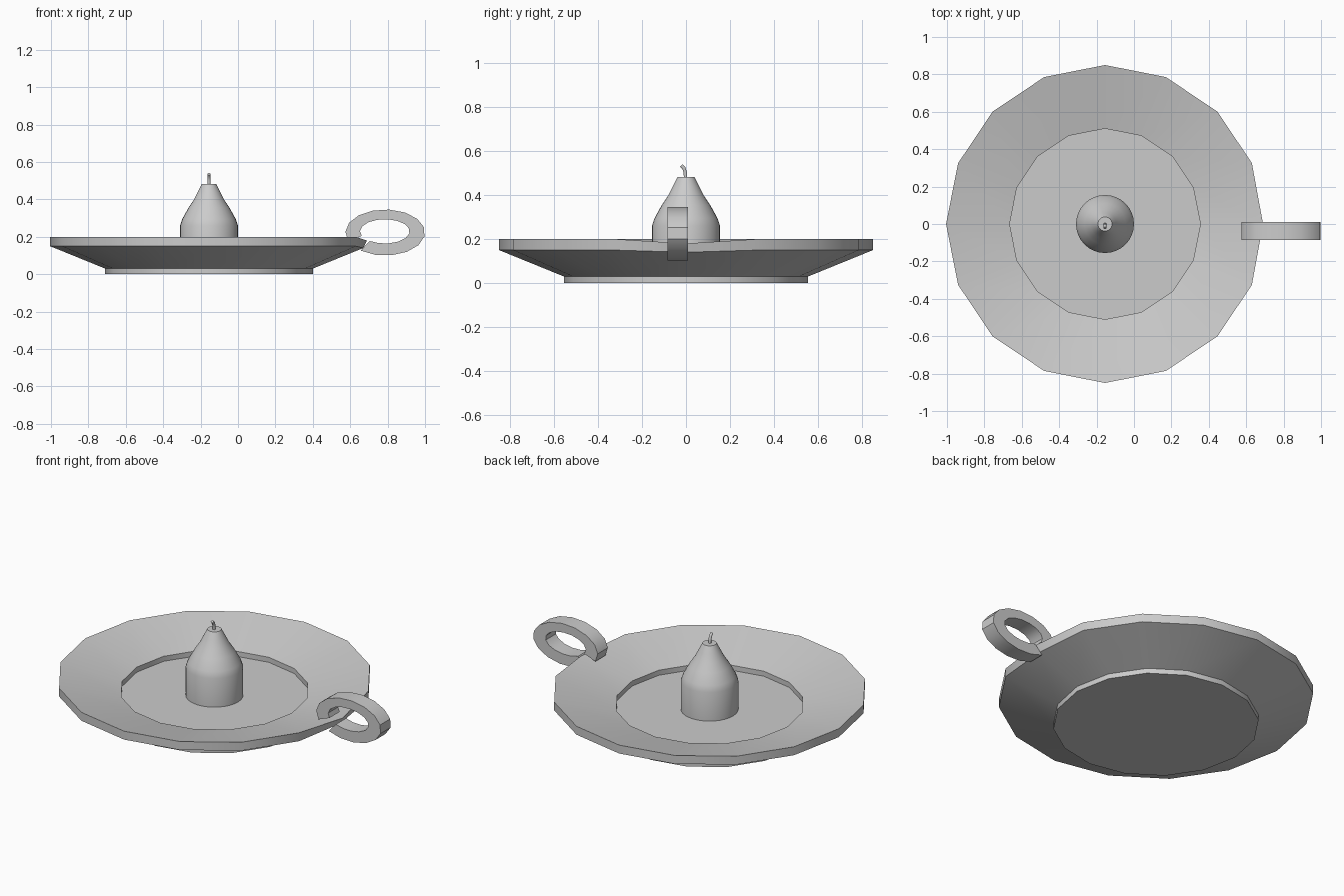
import bpy, bmesh
from math import sin, cos, pi, radians

if "Cube" in bpy.data.objects:
    bpy.data.objects.remove(bpy.data.objects["Cube"])

CX = -0.155  # centre axis of dish and candle


def finish(bm, name, angle=30):
    bmesh.ops.remove_doubles(bm, verts=bm.verts, dist=1e-5)
    bmesh.ops.recalc_face_normals(bm, faces=bm.faces)
    me = bpy.data.meshes.new(name)
    bm.to_mesh(me)
    bm.free()
    ob = bpy.data.objects.new(name, me)
    bpy.context.collection.objects.link(ob)
    bpy.ops.object.select_all(action='DESELECT')
    ob.select_set(True)
    bpy.context.view_layer.objects.active = ob
    bpy.ops.object.shade_smooth_by_angle(angle=radians(angle))
    return ob


def lathe(name, profile, sides):
    """Spin (radius, z) points round the centre axis and cap both ends."""
    bm = bmesh.new()
    rings = [[bm.verts.new((CX + r * cos(2 * pi * i / sides), r * sin(2 * pi * i / sides), z))
              for i in range(sides)] for r, z in profile]
    for a, b in zip(rings, rings[1:]):
        for i in range(sides):
            j = (i + 1) % sides
            bm.faces.new((a[i], a[j], b[j], b[i]))
    bm.faces.new(rings[0])
    bm.faces.new(rings[-1])
    return bm, rings


# Dish: 16-sided, with a wide sloping rim and a sunken floor
bm, rings = lathe("dish", [(0.555, 0), (0.555, 0.03), (0.85, 0.15), (0.85, 0.2),
                           (0.51, 0.12), (0.51, 0.09)], 16)
# Rim dips slightly where the handle joins
rings[2][0].co = (0.67, 0, 0.14)
rings[3][0].co = (0.69, 0, 0.18)
finish(bm, "dish")

# Candle: straight base tapering to a flat top
bm, _ = lathe("candle", [(0.155, 0.088), (0.155, 0.26), (0.143, 0.295), (0.11, 0.355),
                         (0.08, 0.4), (0.06, 0.44), (0.038, 0.483)], 32)
finish(bm, "candle", 40)

# Wick: short bent cord
cu = bpy.data.curves.new("wick", 'CURVE')
cu.dimensions = '3D'
cu.bevel_depth = 0.009
cu.bevel_resolution = 1
cu.use_fill_caps = True
path = [(-0.002, 0.475), (-0.003, 0.503), (-0.01, 0.523), (-0.022, 0.535)]
sp = cu.splines.new('POLY')
sp.points.add(len(path) - 1)
for p, (y, z) in zip(sp.points, path):
    p.co = (CX, y, z, 1)
bpy.context.collection.objects.link(bpy.data.objects.new("wick", cu))

# Handle: flattened open ring whose ends sink into the rim
bm = bmesh.new()
steps = 14
start, end = radians(-128), radians(202)
sections = []
for k in range(steps + 1):
    t = start + (end - start) * k / steps
    c, s = cos(t), sin(t)
    outer = (0.787 + 0.213 * c, 0.223 + 0.123 * s)
    inner = (0.785 + 0.133 * c, 0.229 + 0.065 * s)
    sections.append([bm.verts.new((x, y, z)) for (x, z), y in
                     ((outer, -0.085), (outer, 0.01), (inner, 0.01), (inner, -0.085))])
for a, b in zip(sections, sections[1:]):
    for i in range(4):
        j = (i + 1) % 4
        bm.faces.new((a[i], a[j], b[j], b[i]))
bm.faces.new(sections[0])
bm.faces.new(sections[-1])
finish(bm, "handle", 35)
